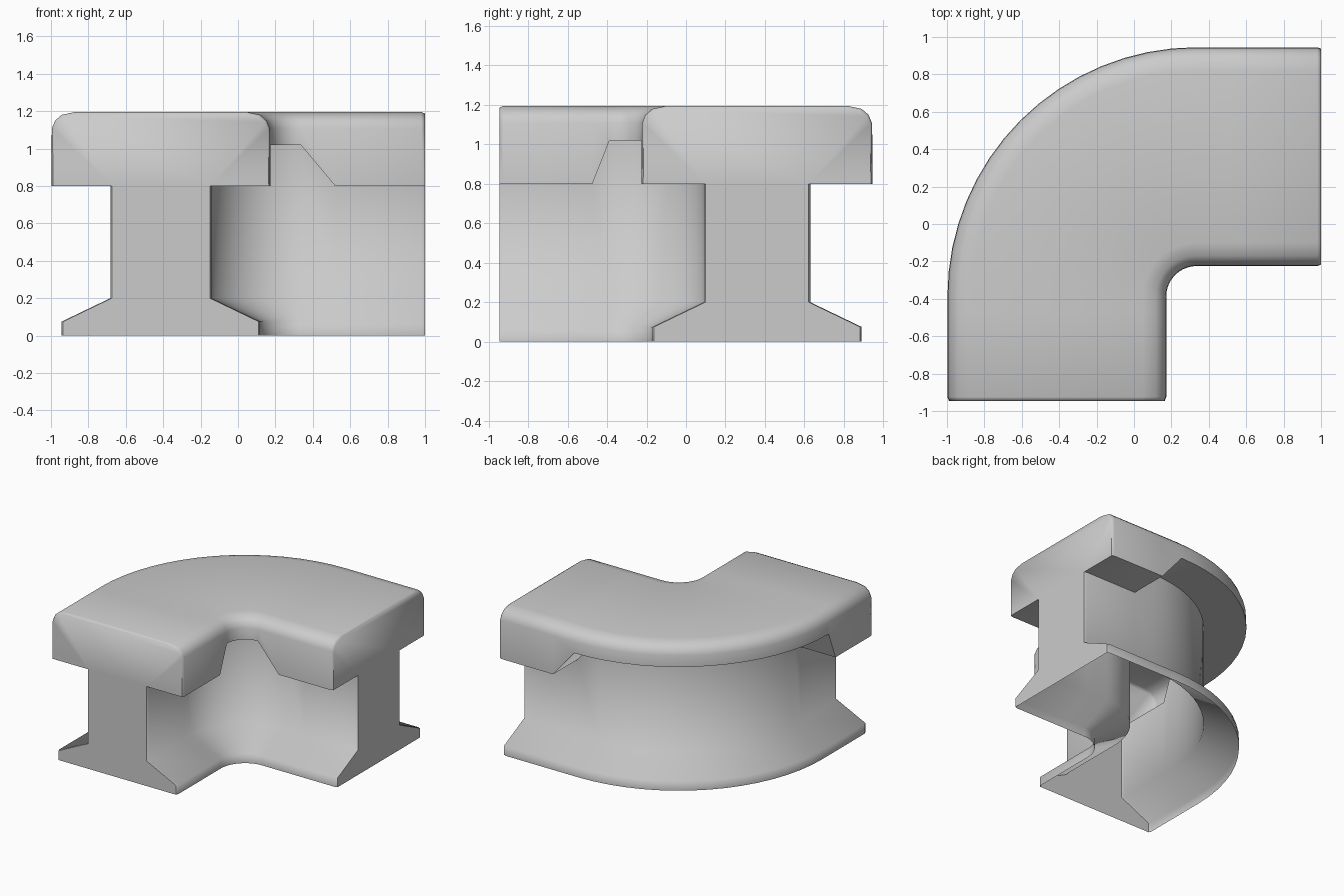
import bpy, bmesh, math
from mathutils import Vector

cube = bpy.data.objects.get("Cube")
if cube:
    bpy.data.objects.remove(cube, do_unlink=True)

CENTRE = Vector((0.335, -0.3875))   # centre of the bend
RADIUS = 0.7475                     # bend radius at the middle of the section
LOW, HIGH = 0.8, 1.02               # underside of the cap on the arms / in the bend
STEPS = 16

# Plain grey material
grey = bpy.data.materials.new("plain grey")
grey.use_nodes = True
colour = (0.6, 0.6, 0.6, 1)
grey.diffuse_color = colour
grey.node_tree.nodes["Principled BSDF"].inputs["Base Color"].default_value = colour


def section(cap_z, inset=0.0):
    """Mirrored I-shaped section: foot, web and rounded cap, as (offset, height)."""
    half = [(0.53, 0), (0.53, 0.075), (0.27, 0.2), (0.27, cap_z), (0.585, cap_z),
            (0.582, 1.11), (0.565, 1.15), (0.53, 1.18), (0.46, 1.195)]
    half = [(x - inset, z - inset if z > 1.1 else z) for x, z in half]
    return half + [(-x, z) for x, z in reversed(half)]


# Stations along the path: point, outward direction, underside height, end inset
west, north = Vector((-1, 0)), Vector((0, 1))
stations = []
for y, inset in ((-0.945, 0.008), (-0.925, 0), (-0.475, 0)):
    stations.append((Vector((CENTRE.x - RADIUS, y)), west, LOW, inset))
for i in range(STEPS + 1):
    a = math.pi - i / STEPS * math.pi / 2
    out = Vector((math.cos(a), math.sin(a)))
    stations.append((CENTRE + out * RADIUS, out, HIGH, 0))
for x, inset in ((0.52, 0), (0.98, 0), (1.0, 0.008)):
    stations.append((Vector((x, CENTRE.y + RADIUS)), north, LOW, inset))

# Sweep the section; the shell is open underneath
bm = bmesh.new()
rings = []
for point, out, cap_z, inset in stations:
    ring = []
    for offset, z in section(cap_z, inset):
        p = point + out * offset
        ring.append(bm.verts.new((p.x, p.y, z)))
    rings.append(ring)
for a, b in zip(rings, rings[1:]):
    for i in range(len(a) - 1):
        bm.faces.new((a[i], a[i + 1], b[i + 1], b[i]))

# Flat end faces
bm.faces.new(list(reversed(rings[0])))
bm.faces.new(rings[-1])
bmesh.ops.recalc_face_normals(bm, faces=bm.faces)
top = max(bm.faces, key=lambda f: f.calc_center_median().z)
if top.normal.z < 0:
    bmesh.ops.reverse_faces(bm, faces=bm.faces)

mesh = bpy.data.meshes.new("curved_wall_corner")
bm.to_mesh(mesh)
bm.free()
mesh.materials.append(grey)
wall = bpy.data.objects.new("curved_wall_corner", mesh)
bpy.context.collection.objects.link(wall)
bpy.ops.object.select_all(action='DESELECT')
bpy.context.view_layer.objects.active = wall
wall.select_set(True)
bpy.ops.object.shade_smooth_by_angle(angle=math.radians(66))
